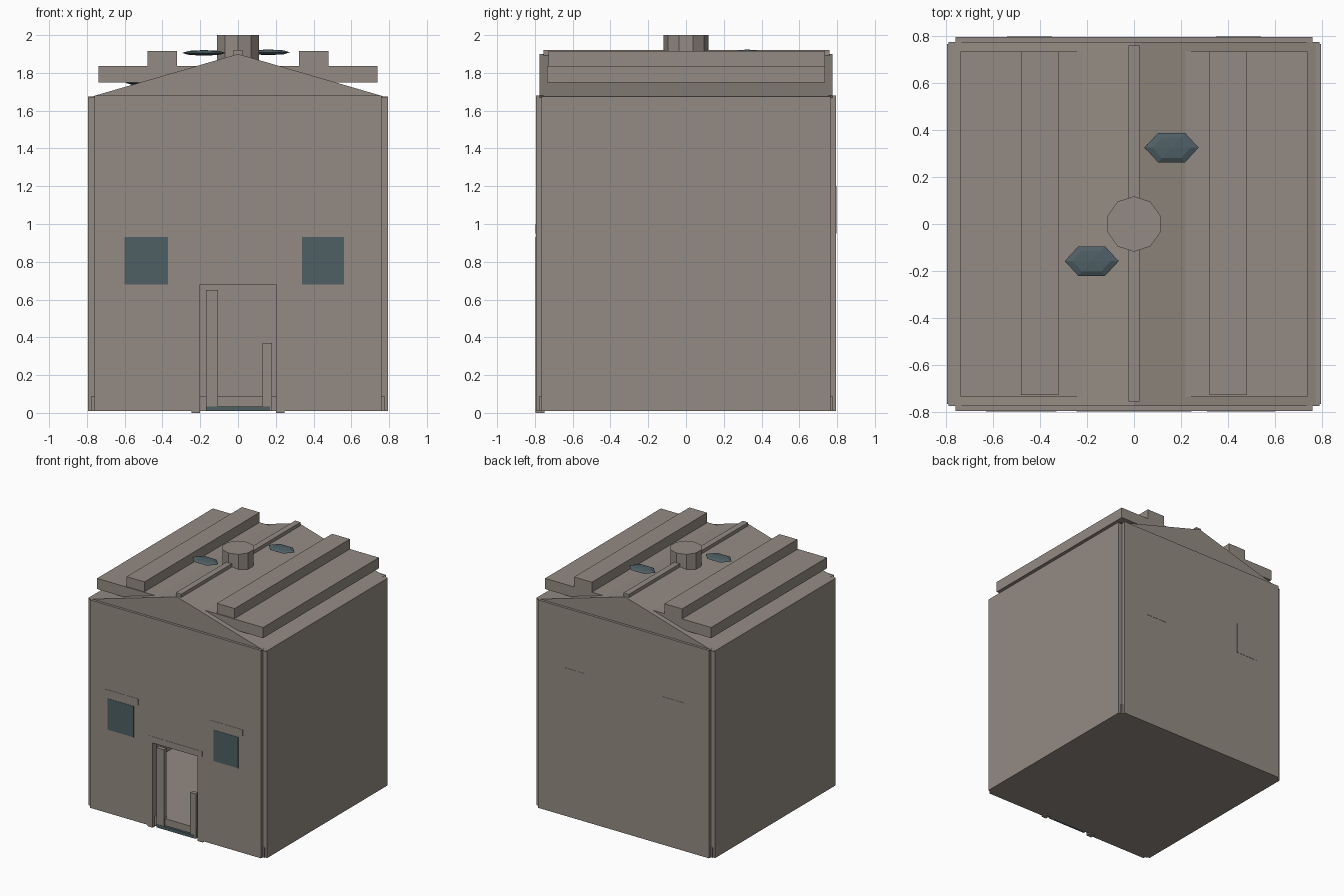
import bpy, bmesh, math
from mathutils import Matrix

if "Cube" in bpy.data.objects:
    bpy.data.objects.remove(bpy.data.objects["Cube"])


def material(name, rgb):
    m = bpy.data.materials.new(name)
    m.diffuse_color = (*rgb, 1)
    m.use_nodes = True
    m.node_tree.nodes["Principled BSDF"].inputs["Base Color"].default_value = m.diffuse_color
    return m


STONE = material("warm_grey_stone", (0.295, 0.26, 0.228))
SLATE = material("blue_slate", (0.078, 0.115, 0.13))


def finish(name, bm, mat):
    bmesh.ops.recalc_face_normals(bm, faces=bm.faces)
    mesh = bpy.data.meshes.new(name)
    bm.to_mesh(mesh)
    bm.free()
    mesh.materials.append(mat)
    obj = bpy.data.objects.new(name, mesh)
    bpy.context.collection.objects.link(obj)
    return obj


def box(name, x, y, z, mat=STONE):
    """Box from (min, max) ranges."""
    bm = bmesh.new()
    size = [r[1] - r[0] for r in (x, y, z)]
    mid = [(r[0] + r[1]) / 2 for r in (x, y, z)]
    bmesh.ops.create_cube(bm, size=1, matrix=Matrix.Translation(mid) @ Matrix.Diagonal((*size, 1)))
    return finish(name, bm, mat)


def extrude_xz(name, points, y0, y1, mat=STONE):
    """Front-facing outline extruded along y."""
    bm = bmesh.new()
    face = bm.faces.new([bm.verts.new((x, y0, z)) for x, z in points])
    ext = bmesh.ops.extrude_face_region(bm, geom=[face])
    verts = [v for v in ext["geom"] if isinstance(v, bmesh.types.BMVert)]
    bmesh.ops.translate(bm, verts=verts, vec=(0, y1 - y0, 0))
    return finish(name, bm, mat)


def mirrored(lo, hi, s):
    return (lo, hi) if s > 0 else (-hi, -lo)


BASE, EAVE = 0.01, 1.68

# Floor slab and walls, with notched corners and a doorway
box("floor_slab", (-0.775, 0.775), (-0.775, 0.775), (BASE, 0.09))
extrude_xz("front_wall", [(-0.76, BASE), (-0.2, BASE), (-0.2, 0.68), (0.2, 0.68), (0.2, BASE),
                          (0.76, BASE), (0.76, EAVE), (-0.76, EAVE)], -0.795, -0.755)
box("back_wall", (-0.76, 0.76), (0.755, 0.795), (BASE, EAVE))
for s, side in ((-1, "left"), (1, "right")):
    box(side + "_wall", mirrored(0.755, 0.795, s), (-0.765, 0.765), (BASE, 1.675))

# Gabled roof with ridge bar
extrude_xz("gable_roof", [(-0.79, 1.67), (0.79, 1.67), (0, 1.9)], -0.775, 0.775)
box("ridge_bar", (-0.024, 0.024), (-0.755, 0.76), (1.87, 1.92))

# Stepped roof slabs and beams
for s, side in ((-1, "left"), (1, "right")):
    box(side + "_roof_slab", mirrored(0.2, 0.738, s), (-0.735, 0.735), (1.75, 1.836))
    box(side + "_roof_beam", mirrored(0.322, 0.48, s), (-0.728, 0.735), (1.83, 1.916))

# Chimney
bm = bmesh.new()
bmesh.ops.create_cone(bm, cap_ends=True, segments=10, radius1=0.118, radius2=0.118, depth=0.18,
                      matrix=Matrix.Translation((0, 0, 1.91)) @ Matrix.Rotation(math.radians(18 * 5), 4, "Z")
                      @ Matrix.Rotation(math.radians(-90), 4, "Z"))
finish("chimney", bm, STONE)

# Flat faceted slates on the roof
for i, (x, y, z) in enumerate([(-0.18, -0.158, 1.906), (0.16, 0.325, 1.909), (-0.48, 0.1, 1.747)]):
    bm = bmesh.new()
    bmesh.ops.create_uvsphere(bm, u_segments=6, v_segments=4, radius=1,
                              matrix=Matrix.Translation((x, y, z)) @ Matrix.Diagonal((0.115, 0.072, 0.015, 1))
                              @ Matrix.Rotation(math.radians(30), 4, "Z"))
    finish(f"roof_slate_{i + 1}", bm, SLATE)

# Doorway: jambs, lintel, inner posts and sill
for s, side in ((-1, "left"), (1, "right")):
    box(side + "_door_jamb", mirrored(0.2, 0.245, s), (-0.797, -0.75), (0, 0.69))
box("door_lintel", (-0.24, 0.24), (-0.797, -0.75), (0.68, 0.73))
box("tall_door_post", (-0.17, -0.105), (-0.792, -0.76), (BASE, 0.65))
box("short_door_post", (0.13, 0.18), (-0.792, -0.76), (BASE, 0.37))
box("door_sill", (-0.17, 0.17), (-0.794, -0.77), (BASE, 0.035), SLATE)

# Front windows with flush lintels
for side, x0, x1 in (("left", -0.6, -0.37), ("right", 0.34, 0.56)):
    box(side + "_window", (x0, x1), (-0.797, -0.792), (0.68, 0.93), SLATE)
    box(side + "_window_lintel", (x0 - 0.03, x1 + 0.04), (-0.797, -0.792), (0.95, 1.0))

# Back shutters with flush lintels
for s, side in ((-1, "left"), (1, "right")):
    box(side + "_back_shutter", mirrored(0.35, 0.54, s), (0.792, 0.797), (0.95, 1.2))
